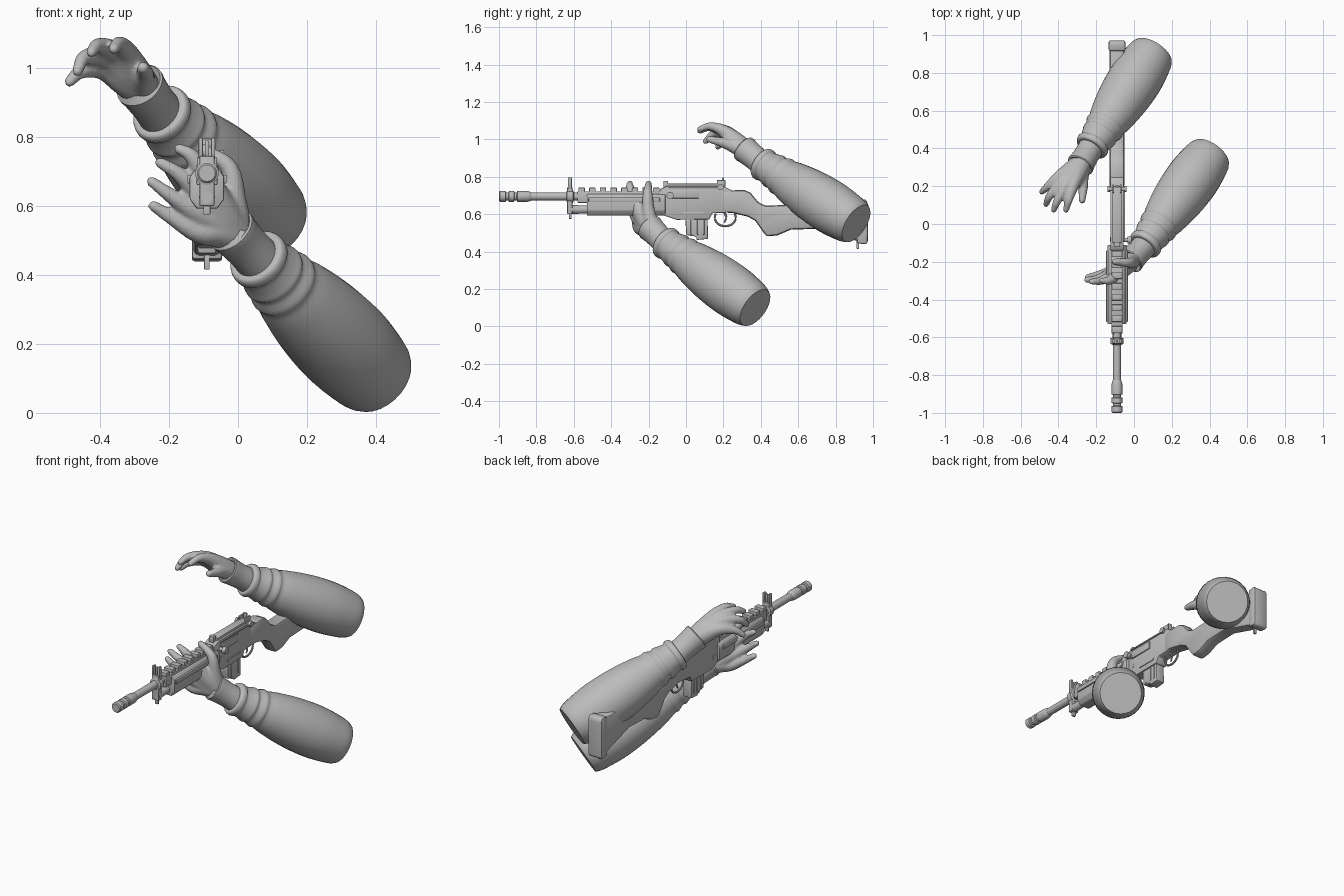
import bpy, bmesh, math
from mathutils import Vector, Matrix

if "Cube" in bpy.data.objects:
    bpy.data.objects.remove(bpy.data.objects["Cube"])

grey = bpy.data.materials.new("neutral grey")
grey.diffuse_color = (0.5, 0.5, 0.5, 1)
grey.use_nodes = True
grey.node_tree.nodes["Principled BSDF"].inputs["Base Color"].default_value = grey.diffuse_color
GX = -0.09  # rifle centre line
BZ = 0.695  # bore height


def finish(name, bm, angle=35, bevel=0.0):
    bmesh.ops.recalc_face_normals(bm, faces=bm.faces)
    me = bpy.data.meshes.new(name)
    bm.to_mesh(me)
    bm.free()
    ob = bpy.data.objects.new(name, me)
    bpy.context.collection.objects.link(ob)
    me.materials.append(grey)
    bpy.ops.object.select_all(action='DESELECT')
    ob.select_set(True)
    bpy.context.view_layer.objects.active = ob
    if bevel:
        m = ob.modifiers.new("edges", 'BEVEL')
        m.width, m.segments, m.limit_method = bevel, 2, 'ANGLE'
        bpy.ops.object.modifier_apply(modifier=m.name)
    bpy.ops.object.shade_smooth_by_angle(angle=math.radians(angle))
    return ob


def box(name, lo, hi, bevel=0.004):
    bm = bmesh.new()
    c = [(a + b) / 2 for a, b in zip(lo, hi)]
    s = [b - a for a, b in zip(lo, hi)]
    bmesh.ops.create_cube(bm, size=1, matrix=Matrix.Translation(c) @ Matrix.Diagonal((*s, 1)))
    return finish(name, bm, bevel=bevel)


def plate(name, profile, width, bevel=0.006):
    """Side profile of (y, z) points extruded across x."""
    bm = bmesh.new()
    f = bm.faces.new([bm.verts.new((GX - width / 2, y, z)) for y, z in profile])
    ext = bmesh.ops.extrude_face_region(bm, geom=[f])
    bmesh.ops.translate(bm, vec=(width, 0, 0),
                        verts=[v for v in ext['geom'] if isinstance(v, bmesh.types.BMVert)])
    return finish(name, bm, bevel=bevel)


def loft(bm, path, segs=16, rounded=False):
    """Tube through (x, y, z, radius) points, optionally with a round tip."""
    pts = [(Vector(p[:3]), p[3]) for p in path]
    if rounded:
        (a, _), (b, r) = pts[-2:]
        d = (b - a).normalized()
        pts += [(b + d * r * math.sin(t), r * math.cos(t)) for t in (0.5, 0.95, 1.35)]
    rings = []
    for i, (p, r) in enumerate(pts):
        d = pts[min(i + 1, len(pts) - 1)][0] - pts[max(i - 1, 0)][0]
        q = d.to_track_quat('Z', 'Y')
        rings.append([bm.verts.new(p + q @ Vector((r * math.cos(2 * math.pi * k / segs),
                                                   r * math.sin(2 * math.pi * k / segs), 0)))
                      for k in range(segs)])
    for a, b in zip(rings, rings[1:]):
        for k in range(segs):
            n = (k + 1) % segs
            bm.faces.new((a[k], a[n], b[n], b[k]))
    bm.faces.new(rings[0][::-1])
    bm.faces.new(rings[-1])


def smooth(path, n=6):
    """Catmull-Rom refinement of a path including its radius."""
    v = [Vector(p) for p in path]
    v = [2 * v[0] - v[1]] + v + [2 * v[-1] - v[-2]]
    out = []
    for a, b, c, d in zip(v, v[1:], v[2:], v[3:]):
        for i in range(n):
            t = i / n
            out.append(0.5 * (2 * b + (c - a) * t + (2 * a - 5 * b + 4 * c - d) * t * t
                              + (3 * b - a - 3 * c + d) * t ** 3))
    return [tuple(p) for p in out + [v[-2]]]


def rod(name, profile, z=BZ, x=GX, segs=20):
    """Turned part along y from (y, radius) pairs."""
    bm = bmesh.new()
    loft(bm, [(x, y, z, r) for y, r in profile], segs)
    return finish(name, bm)


def crossbar(name, x0, x1, y, z, r):
    bm = bmesh.new()
    loft(bm, [(x0, y, z, r), (x1, y, z, r)], 14)
    return finish(name, bm)


# ---- rifle: barrel and front end ----
rod("barrel", [(-0.86, .021), (-0.4, .023)])
rod("muzzle_brake", [(-.975, .014), (-1, .014), (-1, .024), (-.995, .029), (-.965, .029), (-.962, .022),
                     (-.95, .022), (-.947, .029), (-.92, .029), (-.917, .022), (-.905, .022),
                     (-.902, .029), (-.85, .029), (-.83, .024), (-.825, .02)])
rod("barrel_collar", [(-.64, .022), (-.635, .034), (-.605, .034), (-.6, .022)])
rod("gas_tube", [(-.635, .018), (-.63, .023), (-.58, .023), (-.5, .019)], z=.625)
box("front_sight_block", (GX - .022, -.635, .6), (GX + .022, -.607, .745))
box("front_sight_post", (GX - .006, -.627, .74), (GX + .006, -.614, .79), .002)
for s in (-1, 1):
    box("front_sight_ear", (GX + s * .018 - .006, -.632, .735), (GX + s * .018 + .006, -.61, .797), .003)
box("sling_lug", (GX - .01, -.626, .575), (GX + .01, -.612, .61), .002)

# ---- handguard with toothed top rail ----
bm = bmesh.new()
hexagon = [(-.03, .592), (.03, .592), (.05, .62), (.05, .685), (.034, .707), (-.034, .707), (-.05, .685), (-.05, .62)]
f = bm.faces.new([bm.verts.new((GX + x, -.53, z)) for x, z in hexagon])
ext = bmesh.ops.extrude_face_region(bm, geom=[f])
bmesh.ops.translate(bm, vec=(0, .42, 0), verts=[v for v in ext['geom'] if isinstance(v, bmesh.types.BMVert)])
finish("handguard", bm, bevel=.005)
for s in (-1, 1):
    box("side_rail", (GX + s * .05 - .007, -.52, .665), (GX + s * .05 + .007, -.14, .69), .003)
box("top_rail", (GX - .03, -.58, .66), (GX + .03, -.12, .722))
for i in range(8):
    y = -.575 + i * .057
    box("rail_tooth", (GX - .028, y, .715), (GX + .028, y + .034, .742), .003)

# ---- receiver ----
plate("receiver", [(-.14, .6), (-.14, .735), (-.1, .75), (.2, .75), (.25, .725), (.25, .61),
                   (.14, .605), (.125, .572), (-.05, .57)], .07)
box("receiver_cover", (GX - .024, -.1, .74), (GX + .024, .2, .763))
box("stripper_guide", (GX - .016, -.12, .74), (GX + .016, -.095, .777), .003)
box("side_plate", (GX + .03, -.08, .685), (GX + .041, .07, .73), .003)
box("lower_slot", (GX + .03, -.02, .60), (GX + .039, .1, .612), .002)
box("bolt_rail", (GX + .034, -.09, .738), (GX + .042, .19, .746), .002)
crossbar("charging_handle", GX, -.03, -.085, .70, .011)
crossbar("charging_knob", -.035, -.012, -.085, .70, .019)
crossbar("rear_sight_shaft", GX - .045, GX + .042, .185, .745, .009)
for s in (-1, 1):
    crossbar("rear_sight_knob", GX + s * .036, GX + s * .05, .185, .745, .016)
    box("rear_sight_wing", (GX + s * .02 - .005, .165, .745), (GX + s * .02 + .005, .21, .782), .003)
box("rear_sight_leaf", (GX - .012, .192, .745), (GX + .012, .203, .795), .003)
crossbar("receiver_pin", GX - .037, GX + .037, -.08, .64, .012)

# ---- magazine and trigger ----
plate("magazine", [(-.005, .59), (.115, .59), (.118, .468), (.055, .462), (.055, .48), (.002, .488)], .054)
for y in (.025, .06, .09):
    box("magazine_rib", (GX - .03, y, .49), (GX + .03, y + .008, .57), .002)
bm = bmesh.new()
guard = [(GX, .21 + .056 * math.cos(a), .582 + .046 * math.sin(a), .006)
         for a in [math.pi * (.85 + 1.3 * i / 18) for i in range(19)]]
loft(bm, guard, 8)
finish("trigger_guard", bm)
bm = bmesh.new()
loft(bm, smooth([(GX, .2, .62, .007), (GX, .215, .585, .006), (GX, .205, .555, .004)], 4), 8)
finish("trigger", bm)

# ---- stock ----
plate("stock", [(.19, .725), (.31, .73), (.345, .715), (.39, .66), (.43, .645), (.6, .653), (.93, .67),
                (.93, .452), (.7, .522), (.56, .517), (.49, .487), (.43, .48), (.395, .53),
                (.37, .565), (.33, .587), (.25, .606), (.19, .61)], .078, .016)
plate("butt_plate", [(.915, .675), (.96, .68), (.972, .66), (.972, .45), (.96, .438), (.915, .445)], .088, .01)
box("rear_sling_loop", (GX - .008, .912, .415), (GX + .008, .926, .46), .003)


# ---- arms and hands ----
def arm(side, cuff, elbow, wrist, fingers, thumb):
    cuff, elbow, wrist = Vector(cuff), Vector(elbow), Vector(wrist)
    # sleeve, folded near the cuff and swelling towards the elbow
    sleeve = [(0, .07), (.003, .083), (.02, .09), (.045, .09), (.06, .083), (.11, .09), (.145, .097),
              (.17, .092), (.22, .106), (.25, .103), (.32, .115), (.45, .13), (.6, .14),
              (.75, .142), (.88, .134), (.96, .125), (1, .113)]
    path = [(*cuff.lerp(elbow, t), r) for t, r in sleeve]
    bm = bmesh.new()
    loft(bm, smooth(path, 3), 28)
    finish(side + "_sleeve", bm, 50)
    # glove cuff with a raised rim
    bm = bmesh.new()
    prof = [(-.2, .068), (.3, .066), (.8, .07), (.9, .073), (1, .073), (1.04, .068), (1.04, .05)]
    loft(bm, [(*cuff.lerp(wrist, t), r) for t, r in prof], 28)
    finish(side + "_glove_cuff", bm)
    # hand, fused from the palm and finger tubes
    bm = bmesh.new()
    start = cuff.lerp(wrist, .75)
    for knuckle, mid, tip in fingers:
        loft(bm, smooth([(*start, .054), (*wrist.lerp(Vector(knuckle), .4), .05), (*knuckle, .034),
                         (*mid, .022), (*tip, .016)], 4), 14, True)
    loft(bm, smooth([(*start, .05), (*thumb[0], .036), (*thumb[1], .026), (*thumb[2], .018)], 4), 14, True)
    ob = finish(side + "_hand", bm)
    m = ob.modifiers.new("fuse", 'REMESH')
    m.mode, m.voxel_size, m.use_smooth_shade = 'VOXEL', .007, True
    bpy.ops.object.modifier_apply(modifier=m.name)
    m = ob.modifiers.new("soften", 'SMOOTH')
    m.factor, m.iterations = .5, 4
    bpy.ops.object.modifier_apply(modifier=m.name)
    bpy.ops.object.shade_smooth()


arm("support", (.05, -.12, .455), (.405, .37, .1), (-.02, -.195, .53),
    [((-.115, -.25, .525), (-.19, -.27, .565), (-.245, -.28, .6)),
     ((-.125, -.265, .585), (-.195, -.29, .63), (-.25, -.295, .67)),
     ((-.12, -.275, .645), (-.175, -.3, .695), (-.225, -.305, .725)),
     ((-.1, -.28, .69), (-.135, -.3, .745), (-.17, -.3, .765))],
    [(-.01, -.2, .61), (-.025, -.205, .71), (-.1, -.2, .762)])
arm("free", (-.23, .4, .875), (.1, .91, .55), (-.285, .31, .95),
    [((-.395, .25, 1.0), (-.455, .2, .99), (-.488, .17, .96)),
     ((-.385, .22, 1.03), (-.445, .15, 1.03), (-.465, .105, .99)),
     ((-.36, .205, 1.045), (-.405, .125, 1.065), (-.425, .075, 1.045)),
     ((-.325, .2, 1.045), (-.345, .13, 1.07), (-.36, .075, 1.055))],
    [(-.275, .25, .965), (-.27, .19, .985), (-.275, .125, 1.0)])
